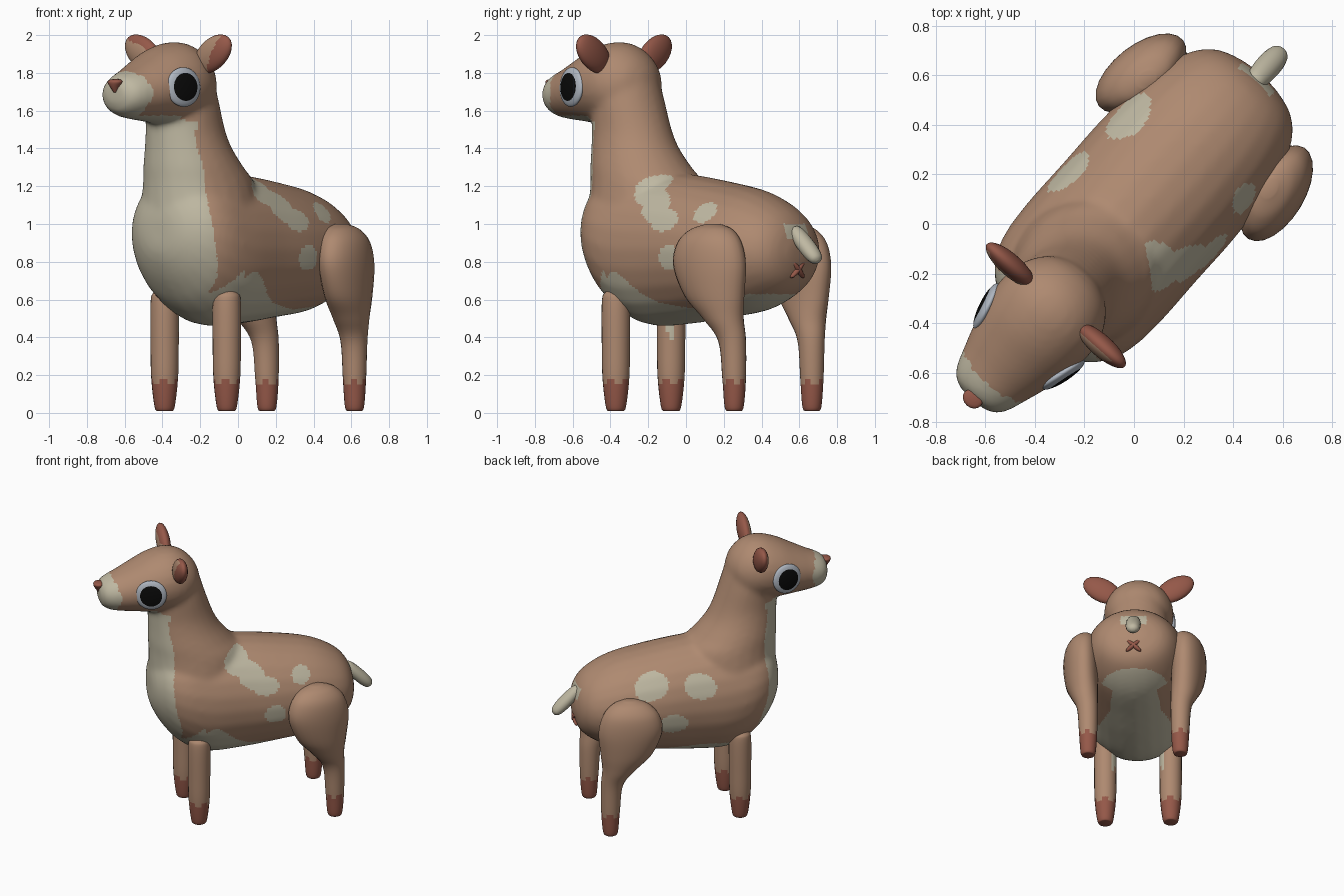
import bpy, bmesh, math
from mathutils import Vector, Matrix

old = bpy.data.objects.get("Cube")
if old:
    bpy.data.objects.remove(old, do_unlink=True)

# The animal is built facing -y, then turned to its resting direction
TURN = Matrix.Rotation(math.radians(-41.6), 4, 'Z') @ Matrix.Translation((-0.018, 0, 0))


def material(name, rgb):
    m = bpy.data.materials.new(name)
    m.use_nodes = True
    m.diffuse_color = (*rgb, 1)
    node = m.node_tree.nodes["Principled BSDF"]
    node.inputs["Base Color"].default_value = (*rgb, 1)
    node.inputs["Roughness"].default_value = 0.8
    return m


FUR = material("tan fur", (0.425, 0.252, 0.163))
CREAM = material("cream fur", (0.52, 0.48, 0.36))
RUST = material("rust brown", (0.30, 0.098, 0.066))
RIM = material("pale grey", (0.43, 0.47, 0.53))
BLACK = material("black", (0.003, 0.003, 0.003))


def spline(rows, steps):
    """Smoothly interpolated rows between the given ones."""
    out = []
    for i in range(len(rows) - 1):
        quad = [rows[max(i - 1, 0)], rows[i], rows[i + 1], rows[min(i + 2, len(rows) - 1)]]
        for k in range(steps):
            t = k / steps
            out.append([b + 0.5 * t * (c - a + t * (2 * a - 5 * b + 4 * c - d + t * (3 * (b - c) + d - a)))
                        for a, b, c, d in zip(*quad)])
    return out + [list(rows[-1])]


def loft(bm, rings, sides=24):
    """Skin closed elliptical rings given as (centre, axis, axis)."""
    loops = []
    for c, a, b in rings:
        loops.append([bm.verts.new(c + a * math.cos(2 * math.pi * i / sides) + b * math.sin(2 * math.pi * i / sides))
                      for i in range(sides)])
    new = []
    for lo, hi in zip(loops, loops[1:]):
        for i in range(sides):
            j = (i + 1) % sides
            new.append(bm.faces.new((lo[i], lo[j], hi[j], hi[i])))
    new += [bm.faces.new(loops[0]), bm.faces.new(loops[-1])]
    bm.normal_update()
    bmesh.ops.recalc_face_normals(bm, faces=new)


def along(rows):
    """Rings facing forward: (forward, bottom, top, half width)."""
    return [(Vector((0, -s, (lo + hi) / 2)), Vector((w, 0, 0)), Vector((0, 0, (hi - lo) / 2)))
            for s, lo, hi, w in spline(rows, 4)]


def upright(rows, x=0.0, steps=4, twist=0.0):
    """Horizontal rings: (height, forward, depth, width, sideways)."""
    c, t = math.cos(twist), math.sin(twist)
    return [(Vector((x + dx, -s, z)), Vector((rx * c, rx * t, 0)), Vector((-rs * t, rs * c, 0)))
            for z, s, rs, rx, dx in spline(rows, steps)]


def make(name, bm, mats):
    me = bpy.data.meshes.new(name)
    bm.to_mesh(me)
    bm.free()
    ob = bpy.data.objects.new(name, me)
    bpy.context.scene.collection.objects.link(ob)
    for m in mats:
        me.materials.append(m)
    return ob


def finish(ob, rule=None):
    """Colour the faces by rule, shade smooth and turn into place."""
    for p in ob.data.polygons:
        if rule:
            p.material_index = rule(p.center, p.normal)
        p.use_smooth = True
    ob.data.transform(TURN)


def ellipsoid(name, centre, axes, mats, rule=None, mirror=1, segments=24):
    """Sphere stretched along three given axis vectors."""
    bm = bmesh.new()
    bmesh.ops.create_uvsphere(bm, u_segments=segments, v_segments=segments // 2 + 4, radius=1)
    frame = Matrix([Vector(a) for a in axes]).transposed().to_4x4()
    bm.transform(Matrix.Diagonal((mirror, 1, 1, 1)) @ Matrix.Translation(centre) @ frame)
    bm.normal_update()
    bmesh.ops.recalc_face_normals(bm, faces=bm.faces)
    finish(make(name, bm, mats), rule)


# Torso, neck and head fused into one skin
bm = bmesh.new()
loft(bm, along([(-.79, .80, .90, .07), (-.755, .69, 1.01, .19), (-.67, .61, 1.10, .275), (-.5, .535, 1.18, .335),
                (-.25, .50, 1.23, .36), (0, .47, 1.265, .36), (.25, .465, 1.28, .36), (.42, .555, 1.28, .335),
                (.53, .68, 1.23, .265), (.595, .80, 1.13, .16), (.615, .88, 1.03, .06)]))
loft(bm, upright([(.95, .28, .33, .33, 0), (1.2, .29, .32, .28, 0), (1.3, .335, .28, .255, 0),
                  (1.4, .375, .24, .225, 0), (1.5, .4, .217, .205, 0), (1.65, .425, .19, .198, 0),
                  (1.8, .45, .17, .18, 0)]))
loft(bm, along([(.275, 1.69, 1.80, .06), (.32, 1.6, 1.88, .15), (.4, 1.53, 1.945, .21), (.5, 1.525, 1.965, .235),
                (.62, 1.53, 1.935, .225), (.74, 1.545, 1.875, .195), (.83, 1.555, 1.83, .165),
                (.9, 1.57, 1.80, .14), (.945, 1.60, 1.77, .105), (.963, 1.65, 1.73, .055)]))
body = make("body", bm, [FUR, CREAM])
remesh = body.modifiers.new("fuse", 'REMESH')
remesh.mode = 'VOXEL'
remesh.voxel_size = 0.016
soften = body.modifiers.new("soften", 'SMOOTH')
soften.factor = 0.5
soften.iterations = 14
deps = bpy.context.evaluated_depsgraph_get()
fused = bpy.data.meshes.new_from_object(body.evaluated_get(deps))
body.modifiers.clear()
body.data = fused
fused.materials.clear()
for m in (FUR, CREAM):
    fused.materials.append(m)

# Side patches: (forward, height, half length, half height, tilt)
LEFT = [(.06, 1.18, .09, .08, 0), (-.03, 1.09, .1, .08, .6), (-.12, 1.02, .09, .06, 0),
        (-.37, 1.06, .065, .055, 0), (-.18, .82, .075, .065, 0)]
RIGHT = [(-.31, 1.06, .12, .08, .3), (.02, 1.04, .11, .08, -.2), (-.17, .8, .1, .07, 0)]


def in_patch(s, z, patch):
    ps, pz, a, b, tilt = patch
    u, v = s - ps, z - pz
    u, v = u * math.cos(tilt) + v * math.sin(tilt), v * math.cos(tilt) - u * math.sin(tilt)
    return (u / a) ** 2 + (v / b) ** 2 < 1


def coat(c, n):
    s, z = -c.y, c.z
    if z > 1.5:
        muzzle = s > (0.875 if z > 1.785 else 0.845 + 0.012 * math.sin(40 * z))
        chin = s > 0.58 and z < 1.575
        return int(muzzle or chin or (s > 0.5 and z < 1.55))
    # Bib
    bib = 0.49 + 0.03 * max(0, z - 1) - 0.3 * max(0, 0.85 - z) + 0.012 * math.sin(14 * z)
    if s > bib:
        return 1
    # Belly, with a raised splash behind the left foreleg
    belly = 0.565 + 0.015 * math.sin(9 * s + 1)
    if s < -0.5 and abs(c.x) < 0.27:
        belly += 0.05
    if s > 0.3:
        belly += 0.05
    if c.x > 0.1:
        belly += 0.18 * math.exp(-((s - 0.24) / 0.15) ** 2)
    if z < belly:
        return 1
    if s < -0.66 and abs(c.x) < 0.09 and 0.92 < z < 1.0:
        return 1
    return int(abs(c.x) > 0.1 and any(in_patch(s, z, p) for p in (LEFT if c.x > 0 else RIGHT)))


finish(body, coat)


# Legs, each pair mirrored
def hoof(c, n):
    return 2 if c.z < 0.165 + 0.02 * math.sin(5 * math.atan2(n.y, n.x)) else 0


for side, m in (("left", 1), ("right", -1)):
    def shin(c, n, m=m):
        streak = 0.66 * n.y - 0.75 * n.x * m
        if c.z > 0.37 and streak > 0.97 - 0.3 * max(0, c.z - 0.42) or c.z > 0.6 and n.x * m < -0.2:
            return 1
        return hoof(c, n)

    bm = bmesh.new()
    loft(bm, upright([(.01, .317, .035, .035, 0), (.03, .317, .053, .053, 0), (.18, .317, .071, .071, 0),
                      (.35, .317, .075, .075, 0), (.58, .317, .075, .075, 0), (.635, .317, .06, .06, 0),
                      (.66, .317, .02, .02, 0)], m * .22, 6), 20)
    finish(make(side + "_front_leg", bm, [FUR, CREAM, RUST]), shin)

    bm = bmesh.new()
    loft(bm, upright([(.01, -.6, .03, .03, 0), (.03, -.6, .05, .05, 0), (.18, -.6, .063, .061, 0),
                      (.38, -.59, .075, .07, m * .005), (.5, -.545, .115, .09, m * .025),
                      (.62, -.5, .175, .105, m * .045), (.78, -.475, .215, .113, m * .055),
                      (.9, -.47, .19, .105, m * .05), (.97, -.47, .125, .075, m * .035),
                      (1.0, -.47, .04, .03, m * .02)], m * .31, 6, m * .18), 24)
    finish(make(side + "_hind_leg", bm, [FUR, CREAM, RUST]), hoof)

    # Ear: rust back and edge, tan hollow facing forward
    def ear_colour(c, n, m=m):
        if c.y > -0.472:
            return 0
        if m > 0:
            return int(c.x - 0.5 * (c.z - 1.9) < 0.27)
        return int(c.z < 1.945 + 0.4 * (-c.x - 0.245))

    ellipsoid(side + "_ear", (.245, -.455, 1.9), [(.12, 0, .075), (-.045, 0, .072), (0, .045, 0)],
              [RUST, FUR], ear_colour, m)

    # Eye: flattened ball with a dark round pupil
    look = Vector((.96, -.26, 0.04)).normalized()
    across = Vector((0, 0, 1)).cross(look).normalized()
    up = look.cross(across)
    spot = Vector((.205, -.645, 1.725))

    def pupil(c, n, m=m, spot=spot, look=look):
        d = Vector((c.x * m, c.y, c.z)) - spot
        out = d.dot(look)
        return 1 if out > 0 and (d - look * out).length < 0.074 else 0

    ellipsoid(side + "_eye", spot, [across * .105, up * .105, look * .03], [RIM, BLACK], pupil, m, 40)

# Nose: wide at the top, narrowing downward
bm = bmesh.new()
loft(bm, upright([(1.695, .955, .012, .008, 0), (1.725, .957, .03, .026, 0), (1.75, .96, .036, .043, 0),
                  (1.762, .958, .03, .036, 0), (1.767, .955, .012, .015, 0)]), 16)
finish(make("nose", bm, [RUST]))

# Tail: blunt tapered stub
bm = bmesh.new()
loft(bm, [(Vector((0, .745 + .175 * t, .975 - .175 * t)), Vector((r, 0, 0)), Vector((0, r * .6, r * .6)))
          for t, r in spline([(0, .02), (.08, .04), (.35, .05), (.7, .05), (.92, .038), (1, .015)], 4)], 16)
finish(make("tail", bm, [CREAM]))

# Crossed mark beneath the tail
for i, m in enumerate((1, -1)):
    ellipsoid("rump_mark_%d" % (i + 1), (0, .772, .76), [(.052, 0, m * .045), (-.011 * m, 0, .012), (0, .022, 0)],
              [RUST], segments=12)
